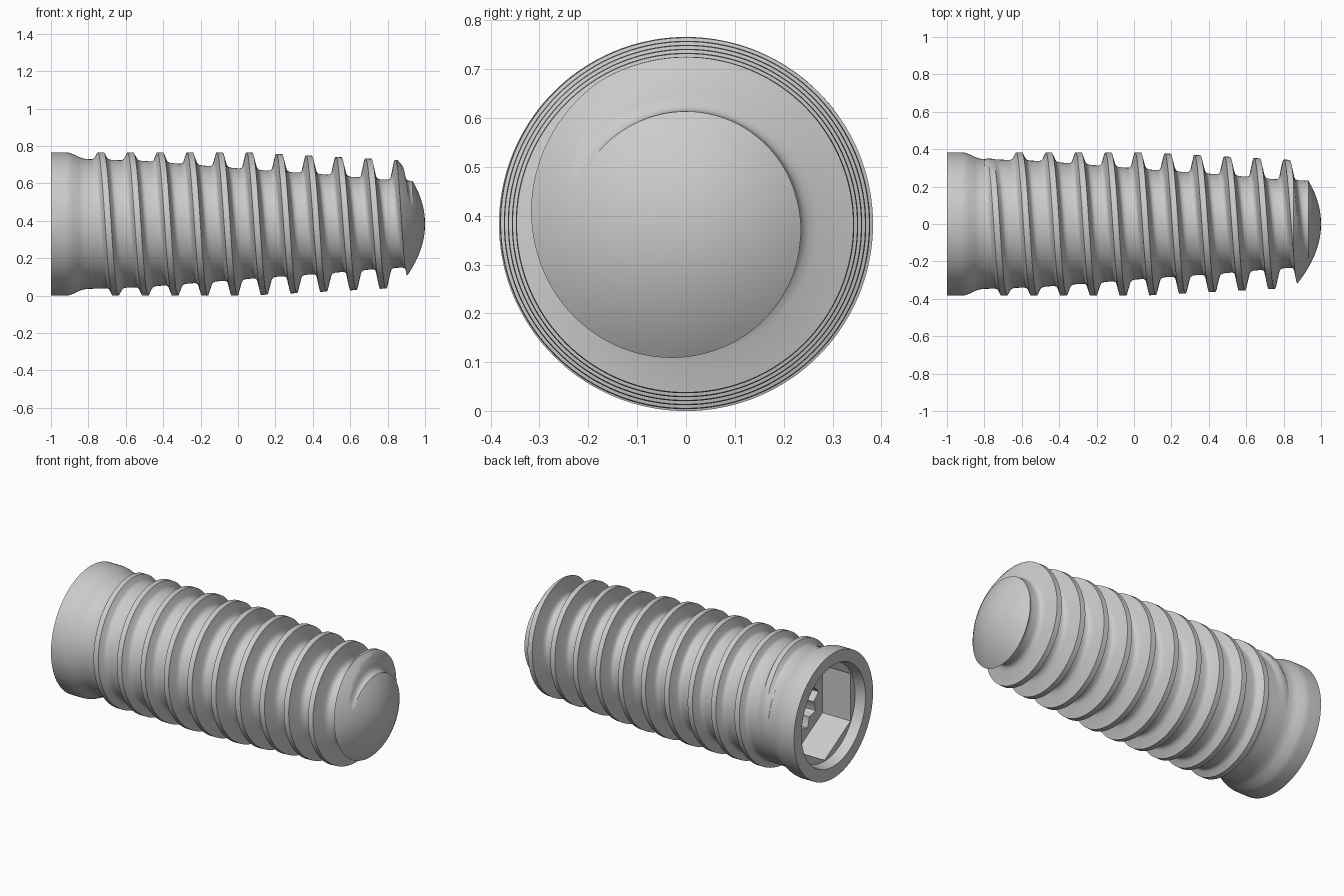
import bpy, bmesh, math

if "Cube" in bpy.data.objects:
    bpy.data.objects.remove(bpy.data.objects["Cube"])

SEG = 144            # columns round the axis
AXIS_Z = 0.383
PITCH = 0.159
FIRST_X, LAST_X = -0.8, 1.02

metal = bpy.data.materials.new("grey_metal")
metal.use_nodes = True
grey = (0.6, 0.6, 0.6, 1)
metal.diffuse_color = grey
metal.node_tree.nodes["Principled BSDF"].inputs["Base Color"].default_value = grey


def lerp_table(table, x):
    if x <= table[0][0]:
        return table[0][1]
    for (x0, y0), (x1, y1) in zip(table, table[1:]):
        if x <= x1:
            return y0 + (y1 - y0) * (x - x0) / (x1 - x0)
    return table[-1][1]


def point(x, r, a):
    return (x, -r * math.sin(a), AXIS_Z + r * math.cos(a))


def make_object(name, rows, cap=False):
    """Skin rows of points into one surface, closing seams and open ends."""
    bm = bmesh.new()
    grid = [[bm.verts.new(p) for p in row] for row in rows]
    for r0, r1 in zip(grid, grid[1:]):
        for i in range(SEG):
            bm.faces.new((r0[i], r0[i + 1], r1[i + 1], r1[i]))
    bmesh.ops.remove_doubles(bm, verts=bm.verts, dist=1e-5)
    if cap:
        rim = [e for e in bm.edges if e.is_boundary]
        bmesh.ops.holes_fill(bm, edges=rim, sides=0)
        bmesh.ops.recalc_face_normals(bm, faces=bm.faces)
    mesh = bpy.data.meshes.new(name)
    bm.to_mesh(mesh)
    bm.free()
    obj = bpy.data.objects.new(name, mesh)
    bpy.context.collection.objects.link(obj)
    mesh.materials.append(metal)
    return obj


def activate(obj):
    bpy.ops.object.select_all(action='DESELECT')
    obj.select_set(True)
    bpy.context.view_layer.objects.active = obj


def smooth(obj, degrees):
    activate(obj)
    bpy.ops.object.shade_smooth_by_angle(angle=math.radians(degrees))


def lathe(name, profile, cap=False):
    """Profile entries are (x, radius), where radius may depend on the angle."""
    rows = []
    for x, r in profile:
        angles = [math.tau * i / SEG for i in range(SEG + 1)]
        rows.append([point(x, r(a) if callable(r) else r, a) for a in angles])
    return make_object(name, rows, cap)


# Threaded body: the rows follow the helix so the crests stay crisp
core = [(-0.8, 0.347), (-0.5, 0.337), (-0.18, 0.312), (0.135, 0.287),
        (0.45, 0.266), (0.77, 0.238), (0.92, 0.231), (1.02, 0.228)]
crest = [(0.05, 0.383), (0.85, 0.342), (1.02, 0.333)]
fin = [(-0.0795, 0), (-0.062, 0), (-0.049, 0.015), (-0.041, 0.06),
       (-0.035, 0.15), (-0.03, 0.3), (-0.016, 1), (0.016, 1), (0.032, 0.3),
       (0.038, 0.15), (0.045, 0.06), (0.054, 0.015), (0.066, 0)]
rows = []
for turn in range(-3, 12):
    for offset, height in fin:
        row = []
        for i in range(SEG + 1):
            t = turn + i / SEG
            x = -0.575 + PITCH * t + offset
            ramp = min(1, max(0, (t + 1.3) / 0.3))
            lift = height * ramp * ramp * (3 - 2 * ramp)
            if not FIRST_X < x < LAST_X:
                x, lift = min(LAST_X, max(FIRST_X, x)), 0
            base = lerp_table(core, x)
            r = base + lift * (lerp_table(crest, x) - base)
            row.append(point(x, r, math.tau * i / SEG))
        rows.append(row)
body = make_object("threaded_body", rows, cap=True)

# Rounded tip: trim the thread with a domed envelope
dome = [(1 - 1.25 * r * r, r) for r in (0.45 * k / 24 for k in range(24, -1, -1))]
envelope = lathe("tip_envelope", [(-0.9, 0.45)] + dome, cap=True)
envelope.hide_render = True
trim = body.modifiers.new("trim_tip", 'BOOLEAN')
trim.operation = 'INTERSECT'
trim.solver = 'EXACT'
trim.object = envelope
activate(body)
bpy.ops.object.modifier_apply(modifier=trim.name)
bpy.data.objects.remove(envelope)

# Open the head end of the body so the socket can run into it
bm = bmesh.new()
bm.from_mesh(body.data)
end = [f for f in bm.faces if all(v.co.x < FIRST_X + 1e-4 for v in f.verts)]
bmesh.ops.delete(bm, geom=end, context='FACES')
bm.to_mesh(body.data)
bm.free()
smooth(body, 38)


# Collar with a hexagonal socket and a deeper twelve-point star socket
def hexagon(a):
    side = math.tau / 6
    return 0.25 / math.cos(a % side - side / 2)


def star(a):
    wave = a / math.tau * 12 % 1
    return 0.17 + 0.04 * abs(2 * wave - 1)


collar = lathe("collar_and_socket", [
    (-0.45, 0), (-0.45, 0.15), (-0.5, 0.15), (-0.5, star), (-0.75, star),
    (-0.75, hexagon), (-0.94, hexagon), (-0.94, 0.295), (-1, 0.31),
    (-1, 0.383), (-0.92, 0.383), (-0.905, 0.381), (-0.885, 0.375),
    (-0.85, 0.358), (-0.835, 0.352), (-0.82, 0.349), (FIRST_X, 0.347)])
smooth(collar, 28)
